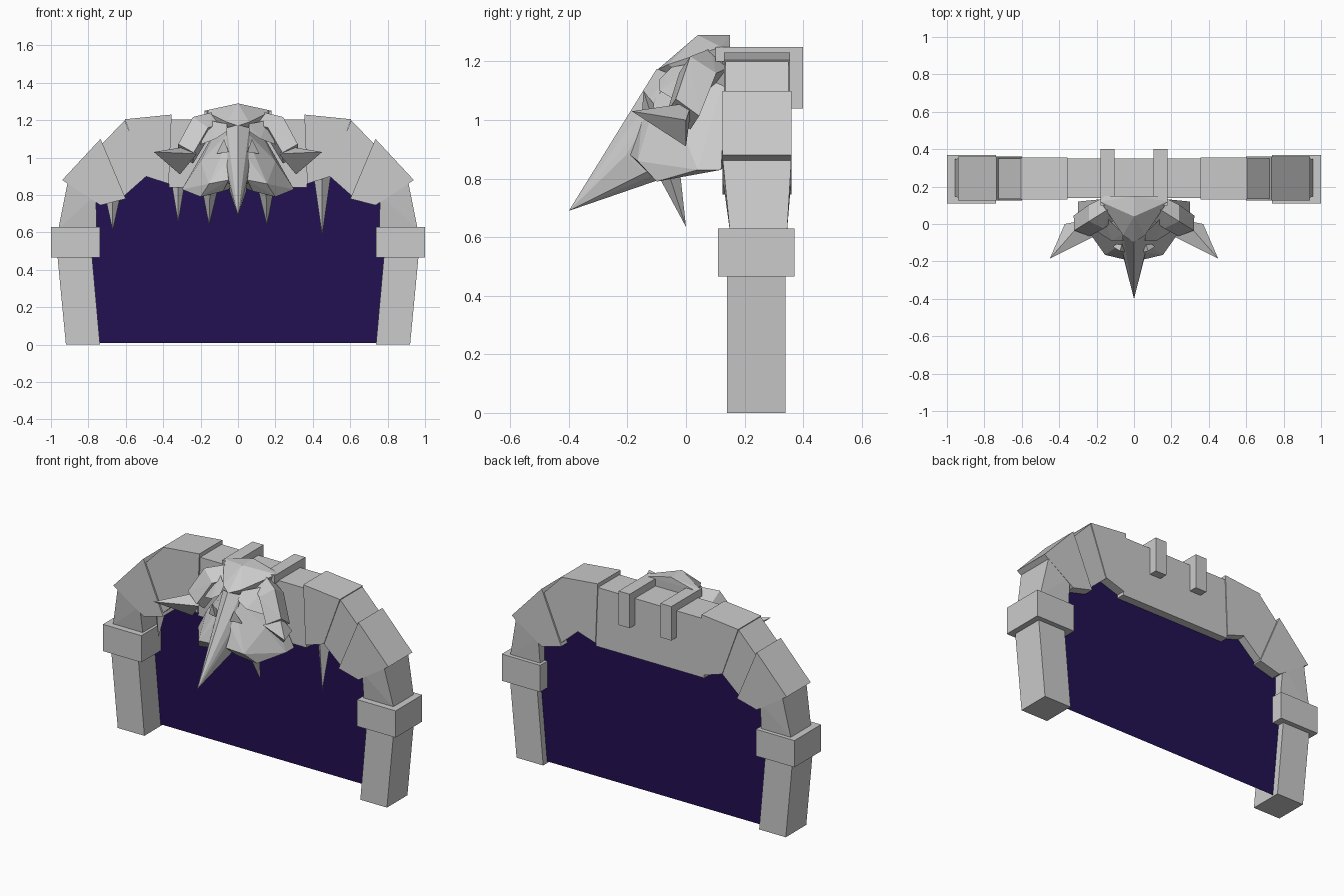
import bpy, bmesh, math
from mathutils import Vector

if "Cube" in bpy.data.objects:
    bpy.data.objects.remove(bpy.data.objects["Cube"])


def finish(name, bm, mirror=False):
    bmesh.ops.recalc_face_normals(bm, faces=bm.faces)
    me = bpy.data.meshes.new(name)
    bm.to_mesh(me)
    bm.free()
    ob = bpy.data.objects.new(name, me)
    bpy.context.collection.objects.link(ob)
    if mirror:
        ob.modifiers.new("Mirror", 'MIRROR').use_axis[0] = True
    return ob


def prism(name, pts, y0, y1, mirror=True):
    """Front (x, z) outline extruded along y."""
    bm = bmesh.new()
    face = bm.faces.new([bm.verts.new((x, y0, z)) for x, z in pts])
    ext = bmesh.ops.extrude_face_region(bm, geom=[face])
    moved = [g for g in ext['geom'] if isinstance(g, bmesh.types.BMVert)]
    bmesh.ops.translate(bm, verts=moved, vec=(0, y1 - y0, 0))
    return finish(name, bm, mirror)


def hull(name, pts, both=False, mirror=False):
    """Faceted convex lump; both=True adds the x-reflected points too."""
    bm = bmesh.new()
    every = set(pts) | ({(-x, y, z) for x, y, z in pts} if both else set())
    for p in sorted(every):
        bm.verts.new(p)
    bmesh.ops.convex_hull(bm, input=list(bm.verts))
    loose = [v for v in bm.verts if not v.link_faces]
    bmesh.ops.delete(bm, geom=loose, context='VERTS')
    return finish(name, bm, mirror)


def spike(name, base, tip, r, mirror=False):
    """Four-sided spike around a base point."""
    x, y, z = base
    ring = [(x - r, y, z), (x + r, y, z), (x, y - r, z), (x, y + r, z)]
    return hull(name, ring + [tip], mirror=mirror)


# Arch stones, right half mirrored to the left
prism("pillar", [(.738, 0), (.92, 0), (.965, .47), (.78, .47)], .14, .34)
prism("capital", [(.738, .465), (1, .465), (1, .63), (.738, .63)], .11, .37)
hull("lower_stone", [(x, y, .62) for x in (.755, .96) for y in (.15, .345)]
     + [(x, y, z) for x, z in ((.91, .87), (.76, .80)) for y in (.125, .36)], mirror=True)
prism("shoulder_stone", [(.735, .745), (.94, .88), (.735, 1.10), (.60, .78)], .125, .36)
prism("corner_stone", [(.62, .785), (.735, 1.065), (.605, 1.20), (.49, .90)], .135, .35)
prism("upper_stone", [(.495, .90), (.605, 1.205), (.355, 1.23), (.37, .86)], .13, .355)
prism("lintel", [(-.37, .84), (.37, .84), (.36, 1.205), (-.36, 1.205)], .14, .35, False)

# Hooks that hang the head over the lintel
prism("hook_top", [(.105, 1.2), (.18, 1.2), (.18, 1.25), (.105, 1.25)], .10, .40)
prism("hook_back", [(.105, 1.04), (.18, 1.04), (.18, 1.22), (.105, 1.22)], .345, .40)

# Beast head: crown, wedge snout ending in a beak, flared cheeks, brows
hull("crown", [(0, .04, 1.29), (0, .15, 1.29), (.18, .12, 1.25), (.16, .15, 1.25),
               (.06, -.06, 1.19), (0, -.10, 1.17), (.12, .14, 1.05)], both=True)
hull("beak", [(0, -.10, 1.175), (0, -.40, .69), (.06, -.06, 1.16), (.065, -.13, 1.0),
              (.05, -.205, .88), (.045, -.14, .82), (0, -.08, .80), (.05, .1, .9)], both=True)
hull("cheek", [(.03, -.08, 1.15), (.05, -.15, 1.0), (.05, -.19, .88), (.155, -.165, .86),
               (.20, -.10, .79), (.08, -.13, .82), (.20, -.02, .98), (.30, .04, .83),
               (.30, .12, .83), (.10, .14, 1.18), (.02, .13, .84)], mirror=True)
hull("brow", [(.06, -.05, 1.18), (.06, -.09, 1.14), (.12, -.09, 1.10), (.20, -.04, 1.07),
              (.16, .05, 1.2)], mirror=True)
hull("eye_spike", [(.05, -.15, 1.03), (.115, -.12, 1.02), (.075, -.145, 1.10),
                   (.06, -.09, 1.03)], mirror=True)

# Curled horns: convex segments between square rings
path = [((.12, .09, 1.18), .065), ((.20, .04, 1.16), .075), ((.28, -.01, 1.02), .07)]


def ring(i):
    c = Vector(path[i][0])
    r = path[i][1]
    t = (Vector(path[min(i + 1, 2)][0]) - Vector(path[max(i - 1, 0)][0])).normalized()
    if i == 2:
        t = Vector((.55, -.5, -.65)).normalized()
    u = t.cross(Vector((.5, .8, 0))).normalized()
    v = t.cross(u)
    return [tuple(c + s * r * a) for a in (u, v) for s in (1, -1)]


hull("horn_root", ring(0) + ring(1), mirror=True)
hull("horn_bend", ring(1) + ring(2), mirror=True)
hull("horn_tip", [(.30, -.03, 1.05), (.22, -.07, 1.02), (.31, 0, .91), (.37, .0, 1.0),
                  (.27, .02, 1.06), (.45, -.185, 1.03)], mirror=True)

# Fangs and hanging spikes
spike("fang", (.15, -.06, .82), (.155, .0, .635), .04, mirror=True)
spike("hanging_spike_left", (-.32, .2, .89), (-.32, .18, .65), .04)
spike("hanging_spike_right", (.45, .2, .93), (.45, .18, .58), .05)
spike("hanging_spike_outer", (-.67, .2, .79), (-.67, .18, .61), .04)

# Dark portal sheet
half = [(.745, .01), (.785, .47), (.79, .80), (.64, .88), (.51, .98), (.34, .90)]
bm = bmesh.new()
outline = half + [(-x, z) for x, z in reversed(half)]
bm.faces.new([bm.verts.new((x, .30, z)) for x, z in outline])
portal = finish("portal", bm)
mat = bpy.data.materials.new("dark_purple")
mat.diffuse_color = (.016, .005, .085, 1)
mat.use_nodes = True
mat.node_tree.nodes["Principled BSDF"].inputs["Base Color"].default_value = mat.diffuse_color
portal.data.materials.append(mat)
